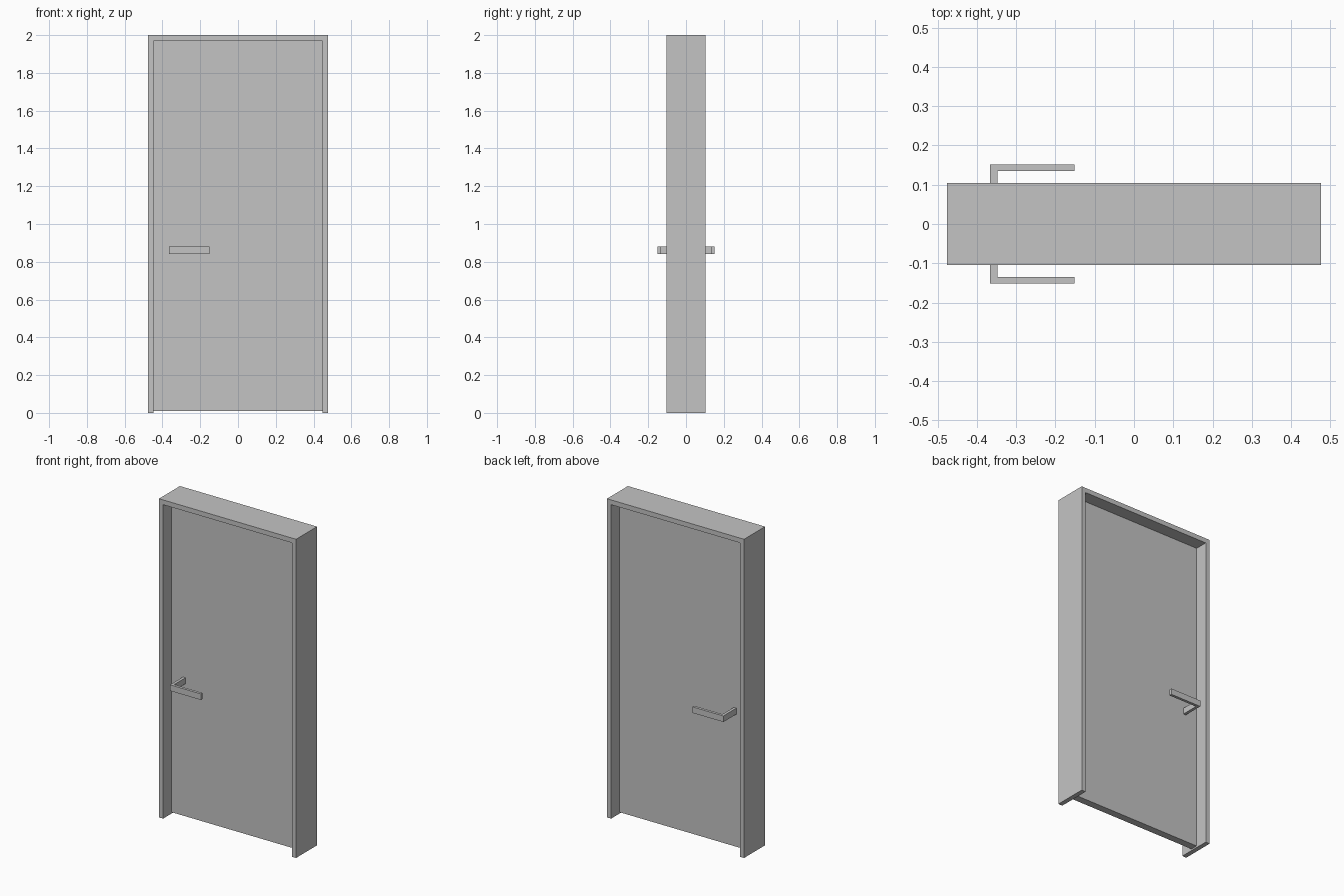
import bpy
import bmesh

cube = bpy.data.objects.get("Cube")
if cube:
    bpy.data.objects.remove(cube, do_unlink=True)

# One plain grey for every part
grey = bpy.data.materials.new("plain_grey")
grey.use_nodes = True
colour = (0.55, 0.55, 0.55, 1.0)
grey.diffuse_color = colour
grey.node_tree.nodes["Principled BSDF"].inputs["Base Color"].default_value = colour


def extrude_profile(name, profile, offset):
    """Make a solid by sweeping a closed flat profile along an offset."""
    bm = bmesh.new()
    face = bm.faces.new([bm.verts.new(p) for p in profile])
    result = bmesh.ops.extrude_face_region(bm, geom=[face], use_keep_orig=True)
    moved = [g for g in result["geom"] if isinstance(g, bmesh.types.BMVert)]
    bmesh.ops.translate(bm, verts=moved, vec=offset)
    bmesh.ops.recalc_face_normals(bm, faces=bm.faces)
    mesh = bpy.data.meshes.new(name)
    bm.to_mesh(mesh)
    bm.free()
    mesh.materials.append(grey)
    obj = bpy.data.objects.new(name, mesh)
    bpy.context.collection.objects.link(obj)
    return obj


# Main sizes
OUT_X, IN_X = 0.476, 0.447
TOP, IN_TOP = 2.0, 1.97
FRAME_Y, LEAF_Y = 0.104, 0.023

# Door frame: two jambs and a head, open at the bottom
frame = [(-OUT_X, 0), (-OUT_X, TOP), (OUT_X, TOP), (OUT_X, 0),
         (IN_X, 0), (IN_X, IN_TOP), (-IN_X, IN_TOP), (-IN_X, 0)]
extrude_profile("door_frame", [(x, -FRAME_Y, z) for x, z in frame],
                (0, 2 * FRAME_Y, 0))

# Door leaf, set midway in the frame with a small gap at the floor
leaf = [(-IN_X, 0.01), (IN_X, 0.01), (IN_X, IN_TOP), (-IN_X, IN_TOP)]
extrude_profile("door_leaf", [(x, -LEAF_Y, z) for x, z in leaf],
                (0, 2 * LEAF_Y, 0))

# L-shaped lever handle on each side of the leaf
lever = [(-0.366, LEAF_Y), (-0.366, 0.152), (-0.151, 0.152),
         (-0.151, 0.135), (-0.348, 0.135), (-0.348, LEAF_Y)]
for name, side in (("front_handle", -1), ("back_handle", 1)):
    extrude_profile(name, [(x, side * y, 0.842) for x, y in lever],
                    (0, 0, 0.038))
